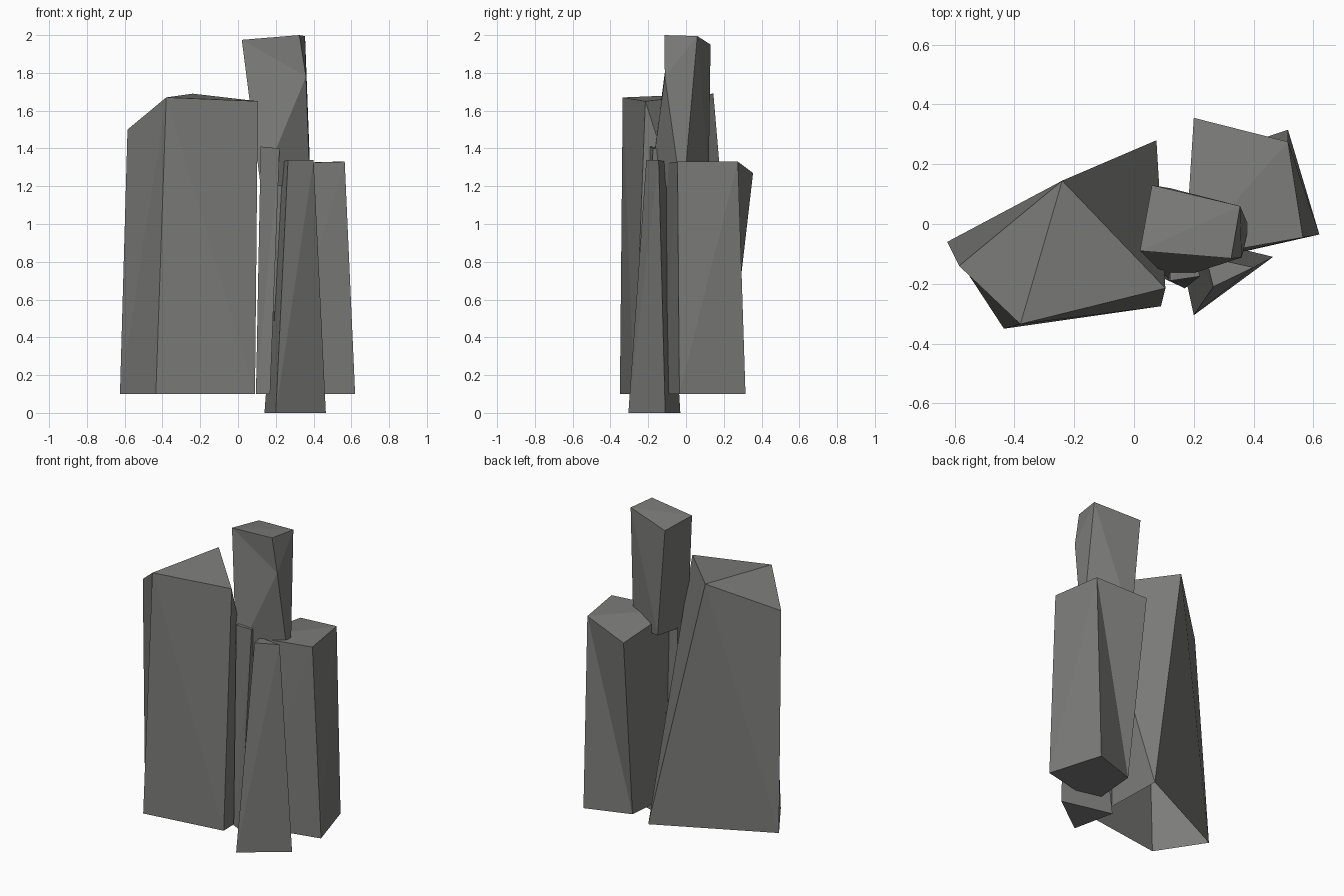
import bpy
import bmesh

if "Cube" in bpy.data.objects:
    bpy.data.objects.remove(bpy.data.objects["Cube"])

stone = bpy.data.materials.new("grey_stone")
stone.diffuse_color = (0.2, 0.2, 0.193, 1)
stone.use_nodes = True
stone.node_tree.nodes["Principled BSDF"].inputs["Base Color"].default_value = stone.diffuse_color


def make(name, bm):
    bmesh.ops.recalc_face_normals(bm, faces=bm.faces)
    mesh = bpy.data.meshes.new(name)
    bm.to_mesh(mesh)
    bm.free()
    mesh.materials.append(stone)
    obj = bpy.data.objects.new(name, mesh)
    bpy.context.collection.objects.link(obj)
    return obj


def shard(name, base_z, base, top, splits, fold=0, closed=True):
    """Irregular rock column: base ring (x, y), top ring (x, y, z).
    splits[i] picks the diagonal of side i, fold the top crease start."""
    bm = bmesh.new()
    lo = [bm.verts.new((x, y, base_z)) for x, y in base]
    hi = [bm.verts.new(p) for p in top]
    n = len(lo)
    for i in range(n):
        j = (i + 1) % n
        if splits[i]:
            tris = ((lo[i], lo[j], hi[i]), (hi[i], lo[j], hi[j]))
        else:
            tris = ((lo[i], lo[j], hi[j]), (lo[i], hi[j], hi[i]))
        for t in tris:
            bm.faces.new(t)
    for k in range(1, n - 1):
        bm.faces.new([hi[(fold + m) % n] for m in (0, k, k + 1)])
    if closed:
        bm.faces.new(lo[::-1])
    return make(name, bm)


# Large slab on the left, open underneath
shard("left_slab", 0.10,
      [(-0.625, -0.06), (-0.435, -0.35), (0.09, -0.275), (0.075, 0.28)],
      [(-0.585, -0.14, 1.50), (-0.38, -0.335, 1.67),
       (0.105, -0.215, 1.65), (-0.24, 0.145, 1.69)],
      (0, 1, 1, 1), fold=1, closed=False)

# Squat block on the right
shard("right_block", 0.10,
      [(0.20, -0.13), (0.62, -0.035), (0.515, 0.315), (0.23, 0.22)],
      [(0.17, -0.115, 1.32), (0.565, -0.045, 1.33),
       (0.515, 0.275, 1.33), (0.20, 0.355, 1.27)],
      (0, 0, 1, 0))

# Three-sided front spike
shard("front_spike", 0.0,
      [(0.20, -0.305), (0.465, -0.11), (0.14, -0.03)],
      [(0.265, -0.21, 1.34), (0.40, -0.145, 1.34), (0.24, -0.11, 1.33)],
      (0, 0, 0))

# Thin sliver between slab and spike
shard("thin_sliver", 0.10,
      [(0.095, -0.18), (0.17, -0.215), (0.17, -0.08), (0.10, -0.08)],
      [(0.12, -0.19, 1.41), (0.22, -0.175, 1.40),
       (0.20, -0.08, 1.40), (0.12, -0.08, 1.40)],
      (0, 0, 0, 0))

# Tall upper block with a chipped front right corner
bm = bmesh.new()
points = [(0.02, -0.09, 1.975), (0.325, -0.115, 2.0),
          (0.355, 0.06, 1.995), (0.06, 0.13, 1.95),      # top ring
          (0.12, -0.19, 1.20), (0.38, -0.03, 1.20),
          (0.385, -0.01, 1.20), (0.12, 0.12, 1.25),      # bottom ring
          (0.36, -0.112, 1.78)]                          # chip point
v = [bm.verts.new(p) for p in points]
for face in ((0, 1, 2), (0, 2, 3), (0, 8, 1), (0, 4, 8), (4, 5, 8),
             (1, 8, 2), (8, 6, 2), (8, 5, 6), (2, 6, 7), (2, 7, 3),
             (3, 7, 0), (7, 4, 0), (4, 7, 6), (4, 6, 5)):
    bm.faces.new([v[i] for i in face])
make("tall_block", bm)
